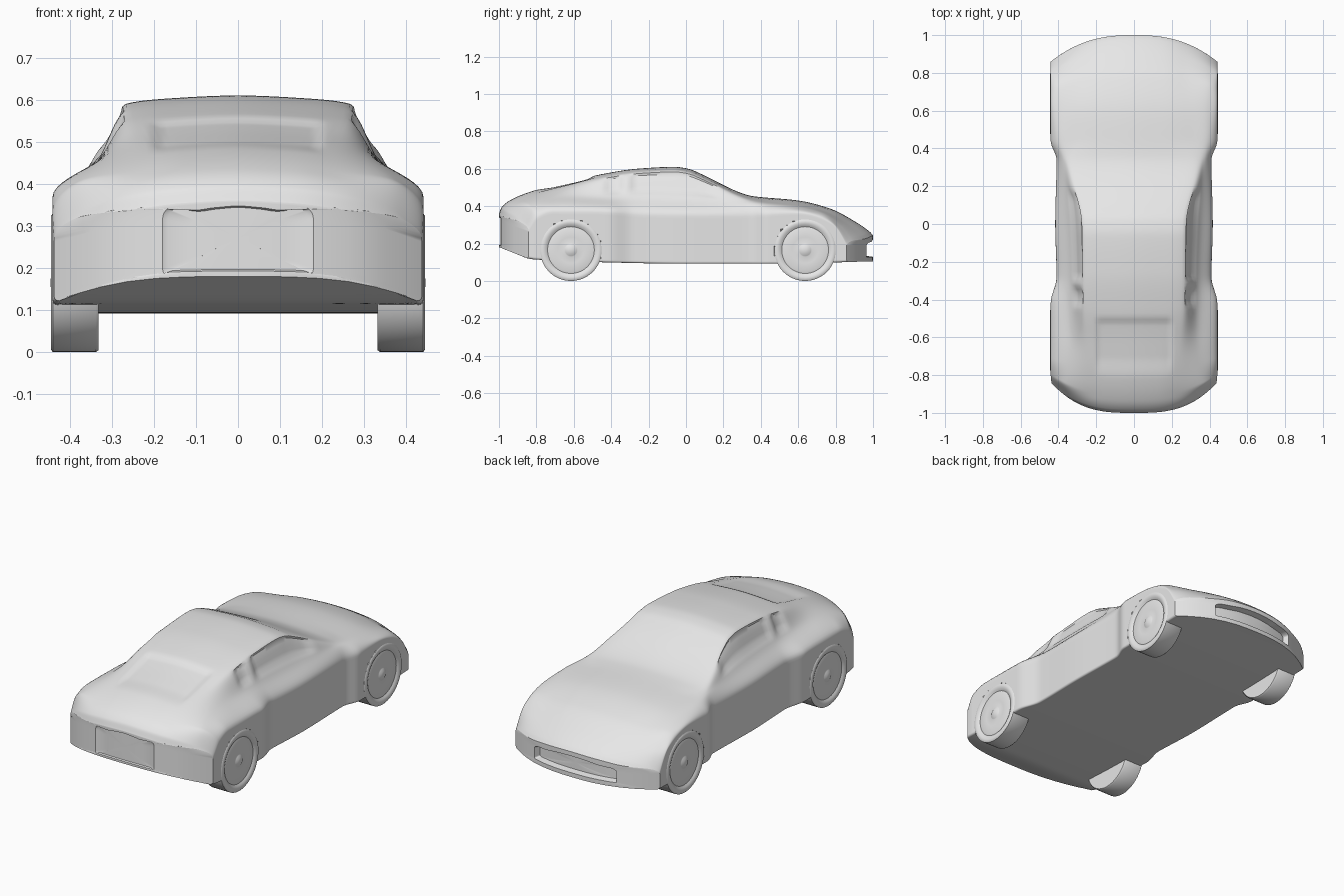
import bpy, bmesh, math
from mathutils import Vector

if "Cube" in bpy.data.objects:
    bpy.data.objects.remove(bpy.data.objects["Cube"], do_unlink=True)

paint = bpy.data.materials.new("light grey")
paint.use_nodes = True
paint.diffuse_color = (0.8, 0.8, 0.8, 1)
paint.node_tree.nodes["Principled BSDF"].inputs["Base Color"].default_value = (0.8, 0.8, 0.8, 1)

AXLES = {"rear": -.615, "front": .637}
HUB = .165


def curve(points):
    """Smooth curve through (position, value) points without overshoot."""
    pos, val = zip(*points)
    last = len(pos) - 1
    step = [pos[i + 1] - pos[i] for i in range(last)]
    slope = [(val[i + 1] - val[i]) / step[i] for i in range(last)]
    tangent = [slope[0]]
    for a, b in zip(slope, slope[1:]):
        tangent.append(2 * a * b / (a + b) if a * b > 0 else 0)
    tangent.append(slope[-1])

    def value(q):
        q = min(max(q, pos[0]), pos[-1])
        i = 0
        while i < last - 1 and q > pos[i + 1]:
            i += 1
        t = (q - pos[i]) / step[i]
        u = 1 - t
        return (val[i] * (1 + 2 * t) * u * u + val[i + 1] * t * t * (3 - 2 * t)
                + step[i] * (tangent[i] * t * u * u - tangent[i + 1] * t * t * u))
    return value


def ramp(q, start, end):
    t = min(max((q - start) / (end - start), 0), 1)
    return t * t * (3 - 2 * t)


def finish(name, bm, degrees):
    mesh = bpy.data.meshes.new(name)
    bmesh.ops.recalc_face_normals(bm, faces=bm.faces[:])
    bm.to_mesh(mesh)
    bm.free()
    mesh.materials.append(paint)
    obj = bpy.data.objects.new(name, mesh)
    bpy.context.collection.objects.link(obj)
    bpy.ops.object.select_all(action='DESELECT')
    obj.select_set(True)
    bpy.context.view_layer.objects.active = obj
    bpy.ops.object.shade_smooth_by_angle(angle=math.radians(degrees))


# Body outlines along the length
bottom = curve([(-1, .18), (-.8, .115), (-.45, .1), (0, .092), (.45, .092), (1, .105)])
width = curve([(-1, .437), (-.9, .441), (-.42, .441), (-.28, .41), (0, .417),
               (.34, .41), (.44, .441), (1, .441)])
top = curve([(-1, .36), (-.985, .395), (-.93, .437), (-.8, .487), (-.6, .535), (-.44, .573),
             (-.25, .601), (-.06, .61), (.02, .598), (.07, .577), (.32, .462), (.36, .453),
             (.6, .43), (.77, .387), (.9, .32), (.98, .265), (1, .245)])
shoulder = curve([(-1, .27), (-.9, .335), (-.75, .368), (-.5, .368), (-.2, .35),
                  (.3, .345), (.6, .36), (.85, .305), (1, .19)])
belt_x = curve([(-1, .38), (-.6, .335), (-.3, .335), (0, .345), (.3, .37), (.5, .39), (1, .4)])
belt_z = curve([(-1, .32), (-.9, .41), (-.6, .453), (-.3, .453), (0, .445),
                (.3, .422), (.5, .405), (.75, .365), (.9, .29), (1, .215)])
roof_x = curve([(-1, .24), (-.8, .23), (-.4, .262), (0, .268), (.33, .335), (.45, .3), (1, .28)])


def place_y(s, x):
    """Sweep the nose and tail back towards the corners."""
    amount = max(abs(s) - .5, 0) ** 2 * 4
    if s > 0:
        return s - amount * .14 * (abs(x) / .44) ** 2.5
    return s + amount * .165 * (abs(x) / .443) ** 3


def floor_z(s, x):
    return bottom(place_y(s, x))


def section(s, detail=8):
    w, zt, rx = width(s), top(s), roof_x(s)
    low = floor_z(s, w)
    half = [(0, bottom(s)), (w - .012, low), (w, low + .012), (w, (low + shoulder(s)) / 2),
            (w, shoulder(s)), (belt_x(s), belt_z(s)), (rx, zt - .02),
            (rx * .55, zt - .006), (0, zt)]
    loop = half + [(-x, z) for x, z in half[-2::-1]]
    fx = curve([(i, p[0]) for i, p in enumerate(loop)])
    fz = curve([(i, p[1]) for i, p in enumerate(loop)])
    ring = []
    for k in range(16 * detail):
        p = k / detail
        x, z = fx(p), fz(p)
        side = min(p, 16 - p)
        if side < 1:
            z = floor_z(s, x)
        y = place_y(s, x)
        # Recessed side glass with a pillar before the quarter window
        band = ramp(side, 5.08, 5.25) * (1 - ramp(side, 5.75, 5.92))
        door = ramp(s, -.31, -.27) * (1 - ramp(s, .12, .2))
        quarter = ramp(s, -.45, -.4) * (1 - ramp(s, -.36, -.33))
        x -= math.copysign(.014, x) * band * max(door, quarter)
        # Recessed rear glass
        if side > 6:
            z -= .01 * ramp(s, -.82, -.7) * (1 - ramp(s, -.53, -.49)) * (1 - ramp(abs(x), .18, .21))
        # Hollow sides behind the wheel discs
        if 1 < side < 5 and any(math.hypot(y - a, z - HUB) < .15 for a in AXLES.values()):
            x -= math.copysign(.05, x)
        ring.append(Vector((x, y, z)))
    return ring


def build_body():
    bm = bmesh.new()
    count = 160
    rings = []
    for i in range(count + 1):
        s = math.sin(math.pi / 2 * (2 * i / count - 1))
        rings.append([bm.verts.new(v) for v in section(s)])

    def bridge(a, b):
        n = len(a)
        for j in range(n):
            bm.faces.new((a[j], a[(j + 1) % n], b[(j + 1) % n], b[j]))

    for a, b in zip(rings, rings[1:]):
        bridge(a, b)

    def end_panel(edge, s, steps):
        """Fill an end with shrinking rings: width scale, height scale, recess depth."""
        heights = [v.co.z - floor_z(s, v.co.x) for v in edge]
        mid = max(heights) / 2
        outer = edge
        for kx, kz, depth in steps:
            inner = []
            for v, h in zip(edge, heights):
                x = v.co.x * kx
                z = floor_z(s, x) + mid + (h - mid) * kz
                inner.append(bm.verts.new((x, place_y(s, x) - s * depth, z)))
            bridge(outer, inner)
            outer = inner
        centre = bm.verts.new((0, s - s * depth, bottom(s) + mid))
        for j in range(len(outer)):
            bm.faces.new((outer[j], outer[(j + 1) % len(outer)], centre))

    # Tail with plate recess, nose with grille opening
    end_panel(rings[0], -1, [(.8, .95, 0), (.6, .9, 0), (.41, .86, 0), (.38, .82, .008),
                             (.25, .55, .008), (.12, .25, .008)])
    end_panel(rings[-1], 1, [(.9, .92, 0), (.75, .8, 0), (.57, .66, 0), (.54, .58, .035),
                             (.35, .4, .035), (.15, .2, .035)])
    finish("body", bm, 35)


def wheel(name, side, y):
    # Lathe profile: distance from the axle, position across the car
    profile = [(0, .446), (.02, .444), (.031, .438), (.036, .436), (.07, .439), (.115, .438),
               (.125, .435), (.134, .441), (.145, .445), (.158, .445),
               (.165, .44), (.165, .338), (.16, .331), (0, .331)]
    bm = bmesh.new()
    verts = [bm.verts.new((side * x, y, HUB + r)) for r, x in profile]
    edges = [bm.edges.new(pair) for pair in zip(verts, verts[1:])]
    bmesh.ops.spin(bm, geom=verts + edges, cent=(0, y, HUB), axis=(1, 0, 0),
                   angle=math.tau, steps=48)
    bmesh.ops.remove_doubles(bm, verts=bm.verts[:], dist=.0002)
    finish(name, bm, 40)


build_body()
for end, axle in AXLES.items():
    for label, side in (("left", 1), ("right", -1)):
        wheel(f"{end}_{label}_wheel", side, axle)
